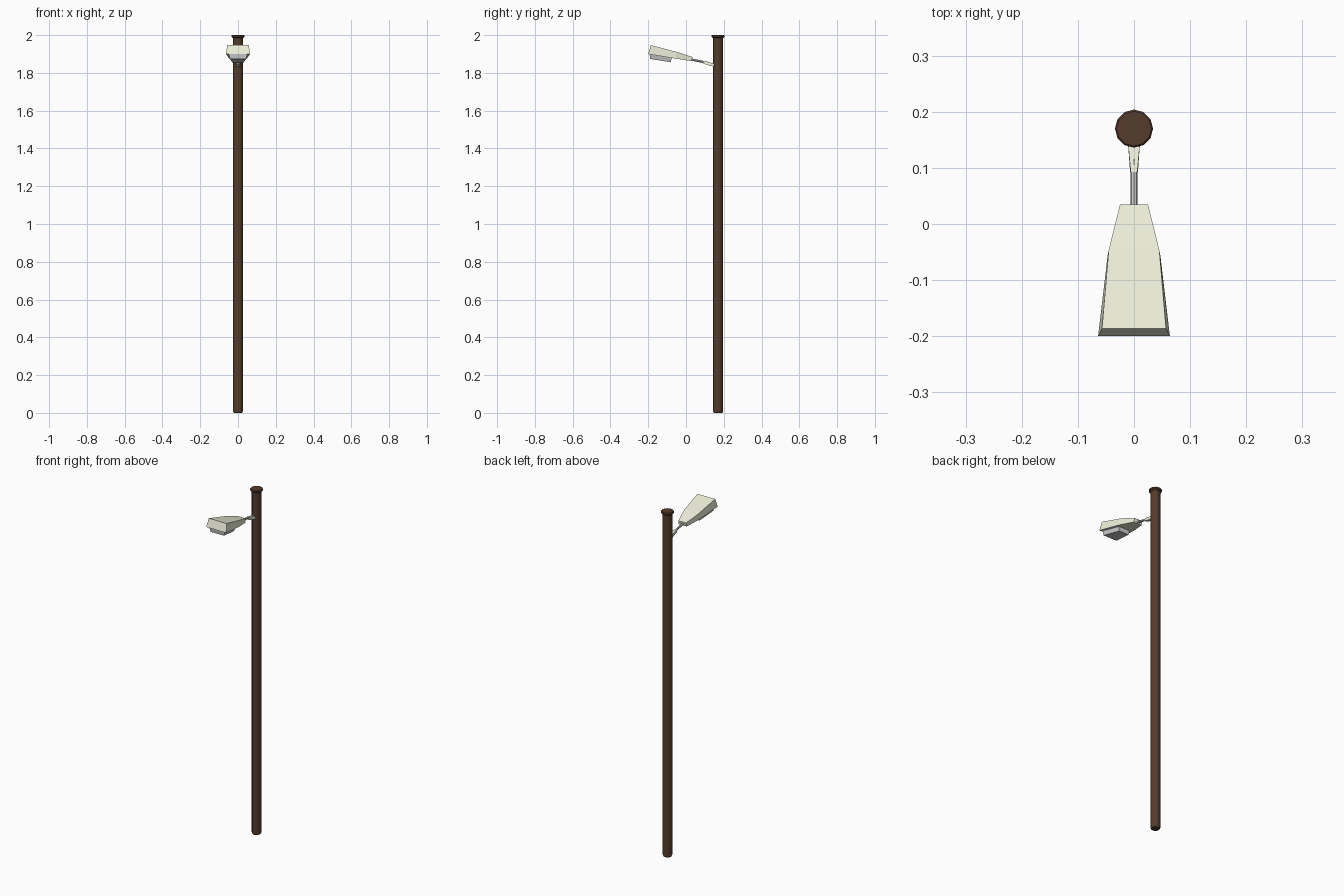
import bpy, bmesh
from math import cos, sin, tau
from mathutils import Vector

if "Cube" in bpy.data.objects:
    bpy.data.objects.remove(bpy.data.objects["Cube"])


def material(name, color):
    m = bpy.data.materials.new(name)
    m.diffuse_color = (*color, 1)
    m.use_nodes = True
    m.node_tree.nodes["Principled BSDF"].inputs["Base Color"].default_value = m.diffuse_color
    return m


wood = material("brown", (0.09, 0.045, 0.025))
cream = material("cream", (0.85, 0.86, 0.70))


def loft(name, rings, mat=None):
    """Skin a list of equal-length point rings and close both ends."""
    bm = bmesh.new()
    loops = [[bm.verts.new(p) for p in ring] for ring in rings]
    n = len(loops[0])
    for a, b in zip(loops, loops[1:]):
        for i in range(n):
            j = (i + 1) % n
            bm.faces.new((a[i], a[j], b[j], b[i]))
    bm.faces.new(loops[0])
    bm.faces.new(loops[-1])
    bmesh.ops.recalc_face_normals(bm, faces=bm.faces)
    me = bpy.data.meshes.new(name)
    bm.to_mesh(me)
    bm.free()
    ob = bpy.data.objects.new(name, me)
    bpy.context.collection.objects.link(ob)
    if mat:
        me.materials.append(mat)
    return ob


def section(bottom, top):
    """Symmetric four-point section; each edge is (half width, y, z)."""
    (wb, yb, zb), (wt, yt, zt) = bottom, top
    return [(-wb, yb, zb), (wb, yb, zb), (wt, yt, zt), (-wt, yt, zt)]


def disc(center, axis, r, n):
    rot = Vector((0, 0, 1)).rotation_difference(Vector(axis))
    return [Vector(center) + rot @ Vector((r * cos(tau * i / n), r * sin(tau * i / n), 0))
            for i in range(n)]


# Pole with chamfered foot
POLE_Y = 0.17
up = (0, 0, 1)
loft("pole", [disc((0, POLE_Y, z), up, r, 12)
              for r, z in ((0.022, 0), (0.026, 0.008), (0.026, 1.988))], wood)

# Flared cap on top of the pole
loft("pole_cap", [disc((0, POLE_Y, z), up, r, 12)
                  for r, z in ((0.027, 1.984), (0.034, 1.990), (0.034, 1.997), (0.031, 2.0))], wood)

# Lamp housing, widening toward the front
loft("lamp_housing", [
    section((0.064, -0.200, 1.900), (0.057, -0.186, 1.947)),
    section((0.047, -0.056, 1.876), (0.045, -0.046, 1.910)),
    section((0.026, 0.030, 1.862), (0.025, 0.035, 1.884)),
], cream)

# Lens box hanging under the housing
loft("lamp_lens", [
    section((0.043, -0.190, 1.874), (0.049, -0.193, 1.901)),
    section((0.031, -0.080, 1.856), (0.036, -0.076, 1.882)),
])

# Arm tube from housing to bracket
a, b = Vector((0, 0.015, 1.873)), Vector((0, 0.115, 1.853))
loft("arm_tube", [disc(p, b - a, 0.006, 8) for p in (a, b)])

# Wedge bracket fixed to the pole
loft("arm_bracket", [
    section((0.007, 0.093, 1.848), (0.006, 0.093, 1.864)),
    section((0.011, 0.148, 1.832), (0.011, 0.148, 1.850)),
], cream)
